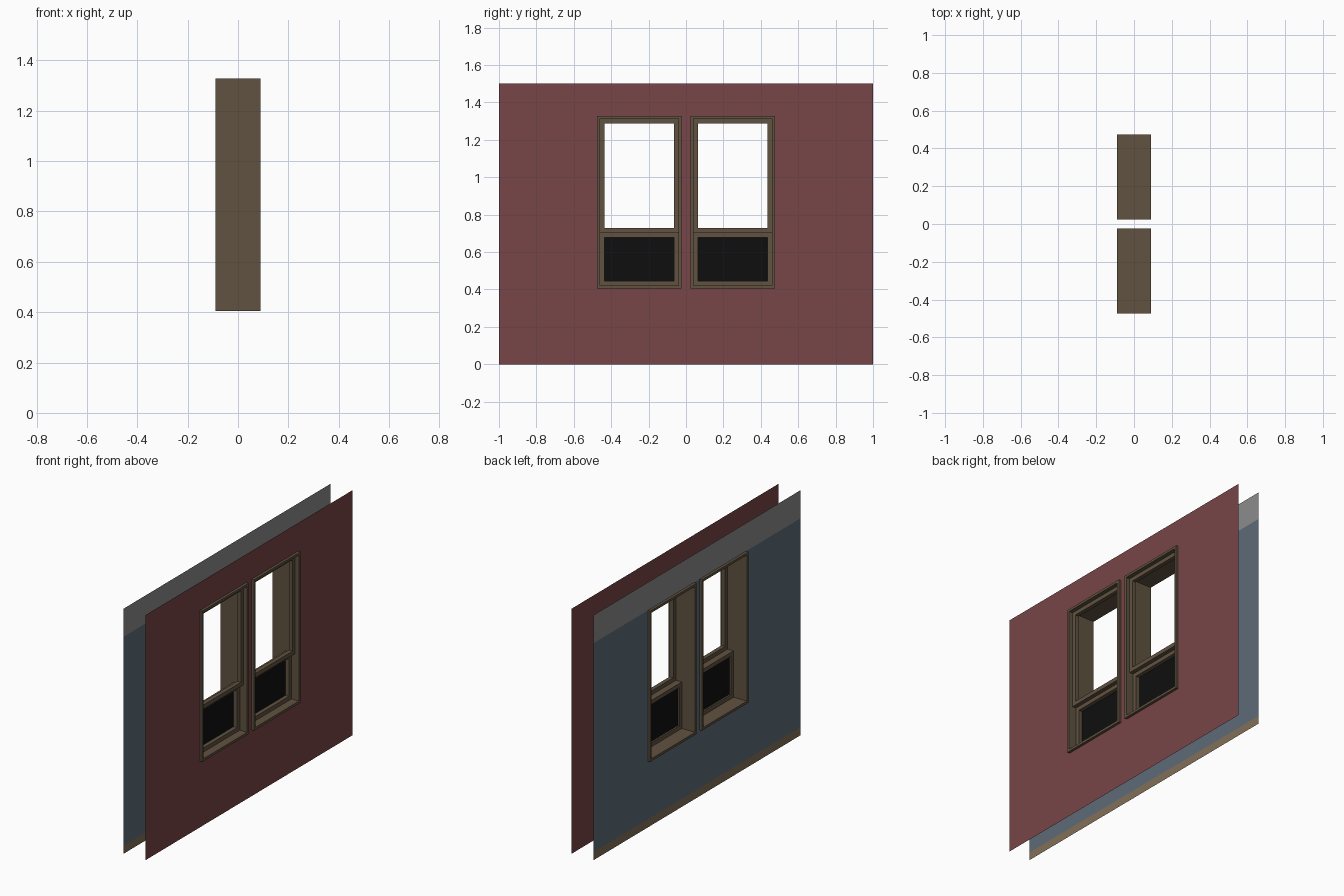
import bpy, bmesh

if "Cube" in bpy.data.objects:
    bpy.data.objects.remove(bpy.data.objects["Cube"])


def material(name, rgb):
    m = bpy.data.materials.new(name)
    lin = [((c / 255 + 0.055) / 1.055) ** 2.4 if c > 10 else c / 255 / 12.92 for c in rgb]
    m.diffuse_color = (*lin, 1)
    m.use_nodes = True
    m.node_tree.nodes["Principled BSDF"].inputs["Base Color"].default_value = m.diffuse_color
    return m


RED = material("red outside wall", (120, 70, 72))
BLUE = material("blue inside wall", (93, 107, 120))
GREY = material("grey upper band", (140, 140, 140))
TAN = material("tan skirting", (130, 112, 88))
BROWN = material("brown window frame", (96, 82, 64))
BLACK = material("black glass", (15, 15, 15))


def finish(name, bm, mats):
    me = bpy.data.meshes.new(name)
    bm.to_mesh(me)
    bm.free()
    for m in mats:
        me.materials.append(m)
    ob = bpy.data.objects.new(name, me)
    bpy.context.collection.objects.link(ob)
    return ob


# Wall sheet: a grid of quads with the two window openings left out
def wall(name, x, mats, rule):
    ys = [-1, -0.475, -0.025, 0.025, 0.475, 1]
    zs = [0, 0.05, 0.405, 1.328, 1.5]
    bm = bmesh.new()
    v = [[bm.verts.new((x, y, z)) for z in zs] for y in ys]
    for i in range(5):
        for j in range(4):
            if i in (1, 3) and j == 2:
                continue
            loop = [v[i][j], v[i + 1][j], v[i + 1][j + 1], v[i][j + 1]]
            f = bm.faces.new(loop if x > 0 else loop[::-1])
            f.material_index = rule(j)
    finish(name, bm, mats)


# Rectangular ring of thickness t, running from x0 to x1
def ring(name, x0, x1, y0, y1, z0, z1, t):
    bm = bmesh.new()

    def rect(x, d):
        return [bm.verts.new((x, y, z)) for y, z in
                ((y0 + d, z0 + d), (y1 - d, z0 + d), (y1 - d, z1 - d), (y0 + d, z1 - d))]
    loops = [rect(x0, 0), rect(x1, 0), rect(x1, t), rect(x0, t)]
    for a in range(4):
        p, q = loops[a], loops[(a + 1) % 4]
        for k in range(4):
            n = (k + 1) % 4
            bm.faces.new((p[k], p[n], q[n], q[k]))
    bmesh.ops.recalc_face_normals(bm, faces=bm.faces)
    finish(name, bm, [BROWN])


# Thin glass plate
def pane(name, x, y0, y1, z0, z1):
    bm = bmesh.new()
    bmesh.ops.create_cube(bm, size=1)
    for v in bm.verts:
        v.co = (x + v.co.x * 0.006,
                (y0 + y1) / 2 + v.co.y * (y1 - y0),
                (z0 + z1) / 2 + v.co.z * (z1 - z0))
    finish(name, bm, [BLACK])


# Outside wall, and inside wall with skirting and upper band
wall("outside_wall", 0.074, [RED], lambda j: 0)
wall("inside_wall", -0.074, [BLUE, GREY, TAN], lambda j: {0: 2, 3: 1}.get(j, 0))

# Two windows: deep casing, outer upper sash (open), inner lower sash with glass
for side, yc in (("left", -0.25), ("right", 0.25)):
    ring(side + "_window_casing", -0.09, 0.09, yc - 0.225, yc + 0.225, 0.405, 1.328, 0.015)
    a, b = yc - 0.21, yc + 0.21
    ring(side + "_upper_sash", 0.04, 0.065, a, b, 0.704, 1.313, 0.025)
    ring(side + "_lower_sash", 0.0, 0.04, a, b, 0.42, 0.704, 0.025)
    pane(side + "_lower_glass", 0.013, a + 0.024, b - 0.024, 0.444, 0.68)
